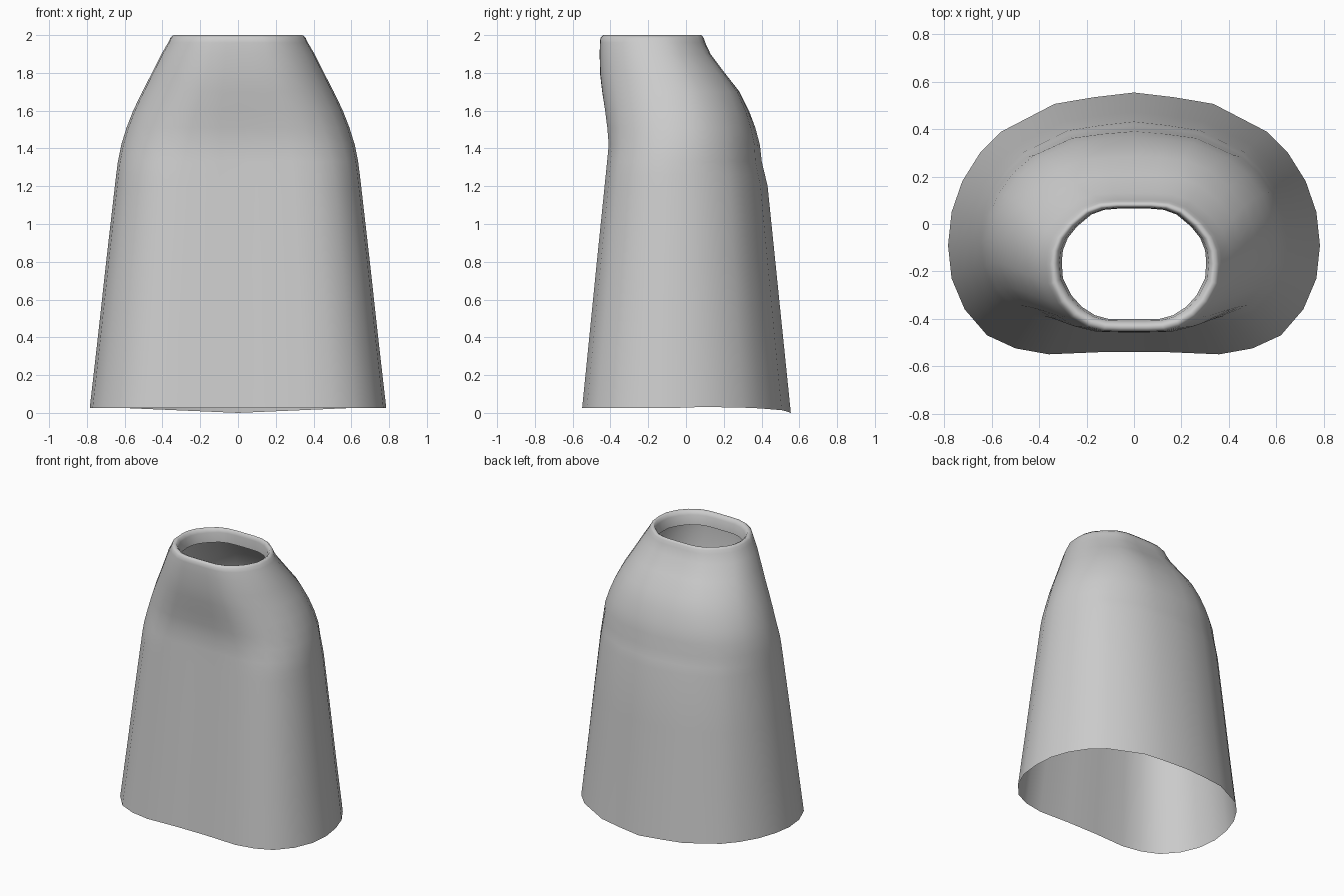
import bpy, bmesh

if "Cube" in bpy.data.objects:
    bpy.data.objects.remove(bpy.data.objects["Cube"])

# One fabric colour
mat = bpy.data.materials.new("light grey cloth")
mat.diffuse_color = (0.6, 0.6, 0.6, 1)
mat.use_nodes = True
mat.node_tree.nodes["Principled BSDF"].inputs["Base Color"].default_value = mat.diffuse_color

# Half outlines from back centre to front centre, at hem and at collar
HEM = [(0, .555), (.17, .535), (.335, .507), (.56, .39), (.65, .30), (.725, .18),
       (.77, .05), (.785, -.09), (.77, -.23), (.715, -.36), (.62, -.47),
       (.5, -.525), (.36, -.55), (.12, -.54), (0, -.54)]
COLLAR = [(0, .065), (.065, .065), (.125, .06), (.18, .04), (.24, -.01), (.28, -.06),
          (.30, -.11), (.305, -.16), (.30, -.23), (.265, -.30), (.22, -.35),
          (.165, -.385), (.11, -.40), (.05, -.402), (0, -.402)]


def normalise(pts):
    w = max(p[0] for p in pts)
    lo, hi = min(p[1] for p in pts), max(p[1] for p in pts)
    return [(x / w, (y - lo) / (hi - lo)) for x, y in pts]


hem, collar = normalise(HEM), normalise(COLLAR)

# Levels: height, half width, front y, back y
LEVELS = [
    (0.00, .785, -.55, .555), (0.40, .742, -.512, .514), (0.80, .698, -.472, .473),
    (1.20, .652, -.431, .432), (1.26, .645, -.425, .418), (1.33, .636, -.418, .401),
    (1.42, .618, -.410, .391), (1.51, .590, -.418, .367), (1.60, .555, -.430, .333),
    (1.70, .507, -.445, .283), (1.80, .455, -.456, .205), (1.90, .405, -.457, .130),
    (1.96, .370, -.456, .102), (1.985, .358, -.453, .094), (2.0, .342, -.438, .082),
    (1.993, .327, -.422, .072), (1.97, .315, -.409, .067), (1.90, .305, -.402, .065)]

bm = bmesh.new()
rings = []
for i, (z, w, front, back) in enumerate(LEVELS):
    t = 1 if i > 12 else min(1, max(0, (z - 1.2) / .7))
    t = t * t * (3 - 2 * t)
    half = []
    for (ax, ay), (bx, by) in zip(hem, collar):
        half.append((w * (ax + (bx - ax) * t), front + (back - front) * (ay + (by - ay) * t)))
    full = half + [(-x, y) for x, y in half[-2:0:-1]]
    # The hem lifts a little at the sides and front
    rings.append([bm.verts.new((x, y, z if i else
                  (.03 * min(1, abs(x) / .7) if y > 0 else .025))) for x, y in full])

# Skin between neighbouring rings
for a, b in zip(rings, rings[1:]):
    n = len(a)
    for k in range(n):
        j = (k + 1) % n
        bm.faces.new((a[k], b[k], b[j], a[j]))
bmesh.ops.recalc_face_normals(bm, faces=bm.faces)

# Make sure the cloth faces outward at the hem
bm.faces.ensure_lookup_table()
f = bm.faces[0]
f.normal_update()
if f.normal.dot(f.calc_center_median() * 1) < 0:
    bmesh.ops.reverse_faces(bm, faces=bm.faces)

me = bpy.data.meshes.new("cloak")
bm.to_mesh(me)
bm.free()
me.materials.append(mat)
for p in me.polygons:
    p.use_smooth = True
cloak = bpy.data.objects.new("cloak", me)
bpy.context.collection.objects.link(cloak)
